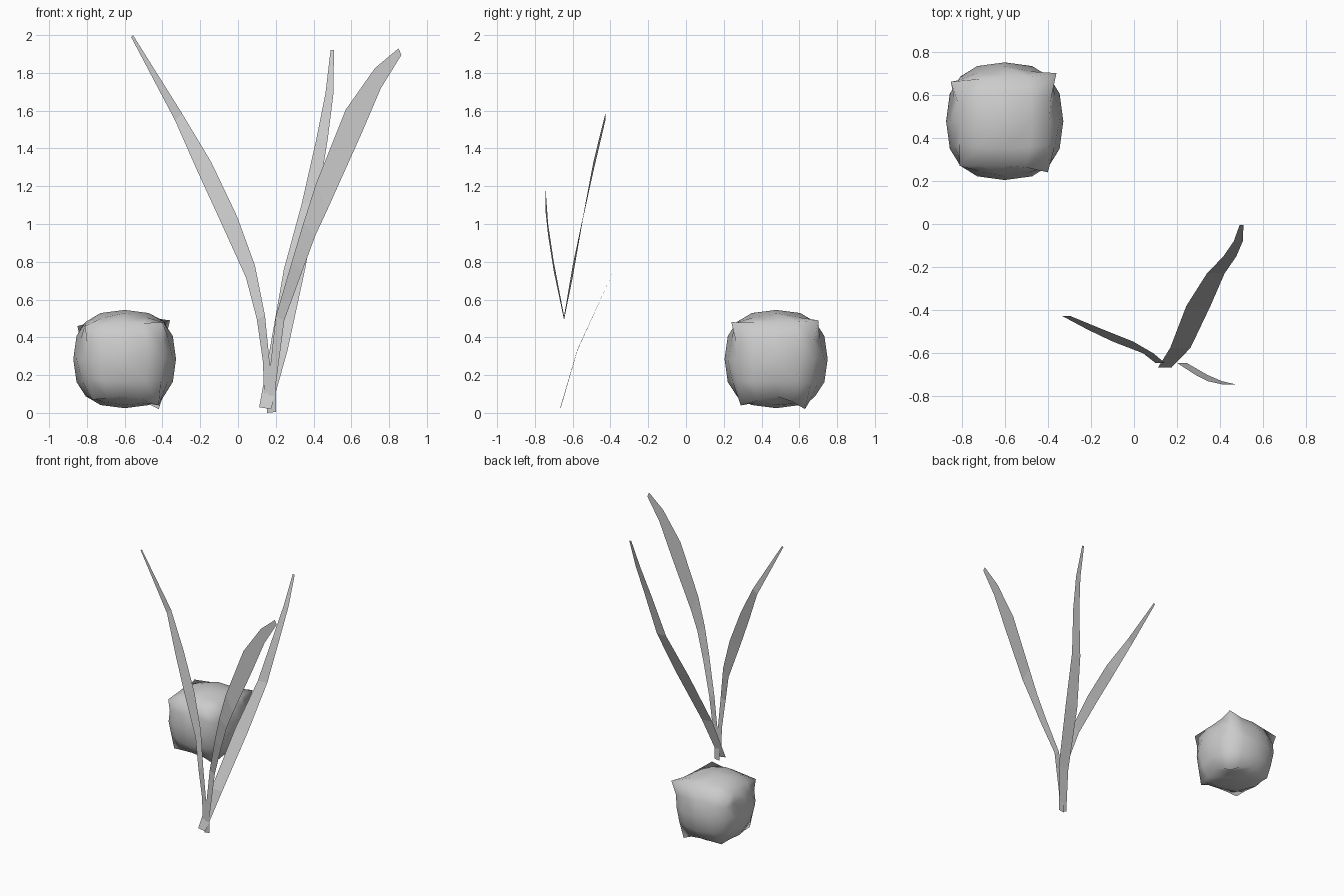
import bpy, bmesh
from mathutils import Vector


def finish(name, bm, smooth=False):
    mesh = bpy.data.meshes.new(name)
    bm.to_mesh(mesh)
    bm.free()
    for p in mesh.polygons:
        p.use_smooth = smooth
    obj = bpy.data.objects.new(name, mesh)
    bpy.context.collection.objects.link(obj)
    return obj


def blade(name, rows):
    """Thin leaf sheet; each row is (left x, left z, right x, right z, y)."""
    bm = bmesh.new()
    pairs = [(bm.verts.new((lx, y, lz)), bm.verts.new((rx, y, rz)))
             for lx, lz, rx, rz, y in rows]
    for (a, b), (c, d) in zip(pairs, pairs[1:]):
        bm.faces.new((a, b, d, c))
    return finish(name, bm)


# Grass blades fanning out from one root
blade("left_blade", [
    (0.138, 0.10, 0.19, 0.12, -0.645),
    (0.132, 0.27, 0.165, 0.29, -0.645),
    (0.10, 0.495, 0.143, 0.515, -0.645),
    (0.042, 0.717, 0.09, 0.78, -0.60),
    (-0.10, 1.03, -0.005, 1.04, -0.545),
    (-0.215, 1.28, -0.143, 1.33, -0.49),
    (-0.333, 1.548, -0.296, 1.585, -0.427),
    (-0.566, 1.99, -0.556, 2.0, -0.427)])

blade("right_blade", [
    (0.153, 0.0, 0.20, 0.005, -0.645),
    (0.16, 0.145, 0.20, 0.15, -0.645),
    (0.20, 0.51, 0.245, 0.49, -0.645),
    (0.285, 0.80, 0.34, 0.75, -0.70),
    (0.345, 1.00, 0.41, 0.94, -0.73),
    (0.412, 1.21, 0.475, 1.08, -0.745),
    (0.57, 1.605, 0.65, 1.47, -0.745),
    (0.725, 1.825, 0.757, 1.72, -0.745),
    (0.85, 1.93, 0.865, 1.895, -0.745)])

blade("back_blade", [
    (0.112, 0.03, 0.175, 0.02, -0.665),
    (0.168, 0.335, 0.262, 0.33, -0.575),
    (0.243, 0.76, 0.355, 0.76, -0.38),
    (0.338, 1.11, 0.42, 1.11, -0.23),
    (0.415, 1.45, 0.475, 1.45, -0.15),
    (0.463, 1.69, 0.505, 1.69, -0.08),
    (0.49, 1.92, 0.508, 1.92, -0.005)])

# Rounded boulder: bulged cube with irregular corners
corners = {
    (1, 1, 1): (-0.36, 0.70, 0.49), (-1, 1, 1): (-0.85, 0.66, 0.46),
    (-1, -1, 1): (-0.81, 0.27, 0.46), (1, -1, 1): (-0.40, 0.24, 0.48),
    (1, 1, -1): (-0.42, 0.63, 0.02), (-1, 1, -1): (-0.77, 0.65, 0.07),
    (-1, -1, -1): (-0.77, 0.29, 0.07), (1, -1, -1): (-0.42, 0.29, 0.04)}
centre = Vector((-0.60, 0.477, 0.285))
radii = Vector((0.272, 0.273, 0.26))

bm = bmesh.new()
bmesh.ops.create_cube(bm, size=2)
bmesh.ops.subdivide_edges(bm, edges=bm.edges[:], cuts=3, use_grid_fill=True)
for v in bm.verts:
    p = v.co.copy()
    norm = sum(abs(c) ** 2.5 for c in p) ** (1 / 2.5)
    bulged = centre + radii * (p / norm)
    corner = Vector((0, 0, 0))
    for sign, pos in corners.items():
        w = 1
        for a, s in zip(p, sign):
            w *= (1 + a * s) / 2
        corner += w * Vector(pos)
    v.co = bulged.lerp(corner, abs(p.x * p.y * p.z))
finish("boulder", bm, smooth=True)
